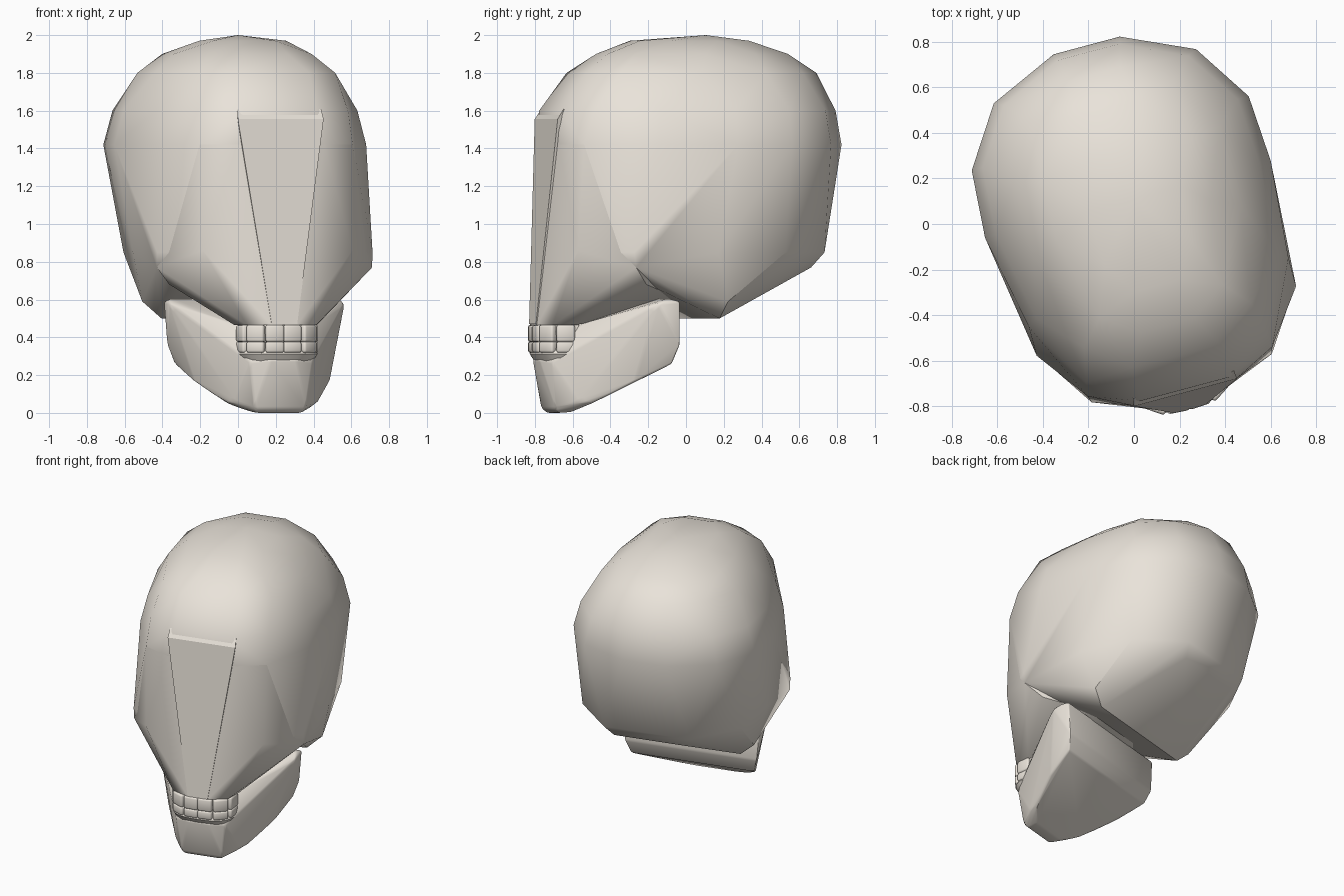
import bpy, bmesh, math
from mathutils import Matrix

if "Cube" in bpy.data.objects:
    bpy.data.objects.remove(bpy.data.objects["Cube"])

# The head is symmetric but turned 15 degrees about z
POSE = Matrix.Translation((0.075, -0.175, 0)) @ Matrix.Rotation(math.radians(15), 4, 'Z')
bone = bpy.data.materials.new("bone")
bone.diffuse_color = (.82, .77, .70, 1)
bone.use_nodes = True
bone.node_tree.nodes["Principled BSDF"].inputs["Base Color"].default_value = bone.diffuse_color


def finish(bm, name, angle):
    bm.transform(POSE)
    bmesh.ops.recalc_face_normals(bm, faces=bm.faces)
    me = bpy.data.meshes.new(name)
    bm.to_mesh(me)
    bm.free()
    me.materials.append(bone)
    ob = bpy.data.objects.new(name, me)
    bpy.context.collection.objects.link(ob)
    bpy.ops.object.select_all(action='DESELECT')
    ob.select_set(True)
    bpy.context.view_layer.objects.active = ob
    bpy.ops.object.shade_smooth_by_angle(angle=math.radians(angle))
    return ob


def mirrored_hull(name, points, angle=40, bevel=0, lean=None):
    """Convex hull of half points mirrored across the head's centre plane."""
    bm = bmesh.new()
    for x, y, z in points:
        for s in ((1, -1) if x else (1,)):
            bm.verts.new((s * x + (lean(y, z) if lean else 0), y, z))
    res = bmesh.ops.convex_hull(bm, input=bm.verts)
    junk = {g for g in res['geom_interior'] + res['geom_unused'] if isinstance(g, bmesh.types.BMVert)}
    bmesh.ops.delete(bm, geom=list(junk), context='VERTS')
    bmesh.ops.dissolve_limit(bm, angle_limit=math.radians(2), verts=bm.verts, edges=bm.edges)
    if bevel:
        bmesh.ops.bevel(bm, geom=bm.edges[:], offset=bevel, segments=2, profile=0.5, affect='EDGES')
    return finish(bm, name, angle)


# Braincase: half outlines (x, y) at each height, leaning slightly to one side
rings = {
    2.00: [(0, .29)],
    1.97: [(.10, -.10), (.2, .05), (.21, .3), (.1, .5)],
    1.90: [(.12, -.28), (.28, -.17), (.35, .2), (.34, .48), (.14, .71)],
    1.80: [(.2, -.42), (.38, -.28), (.47, .15), (.47, .5), (.33, .74), (.12, .87)],
    1.60: [(.2, -.57), (.41, -.43), (.55, -.1), (.6, .3), (.58, .6), (.42, .84), (.14, .97)],
    1.42: [(.24, -.58), (.42, -.49), (.59, -.13), (.65, .3), (.63, .6), (.46, .86), (.15, 1.0)],
    0.85: [(.40, -.50), (.59, -.26), (.6, .2), (.55, .58), (.3, .86)],
    0.77: [(.59, -.25), (.25, .80)],
    0.59: [(.53, .27)],
    0.50: [(.43, .25)],
}
mirrored_hull("braincase", [(x, y, z) for z, ring in rings.items() for x, y in ring],
              lean=lambda y, z: -.025 if 1 < z < 1.95 and y > .1 else 0)

# Face: cheeks tapering to the upper lip line
mirrored_hull("face", [
    (.24, -.58, 1.42), (.42, -.49, 1.42), (.58, -.13, 1.42), (.41, -.52, .86),
    (.59, -.25, .77), (.5, -.17, .68),
    (.226, -.48, .465), (.19, -.6, .465), (.07, -.655, .465), (.2, .1, .6)], angle=50)

# Raised front plate narrowing from brow to lip
mirrored_hull("face_plate", [
    (.235, -.585, 1.555), (.23, -.55, 1.61), (.07, -.66, .47),
    (.2, -.45, 1.5), (.06, -.5, .5)], angle=25)

# Solid wedge-shaped jaw
mirrored_hull("jaw", [
    (.48, .02, .59), (.46, -.04, .605), (.48, -.1, .58), (.46, .025, .36), (.43, -.01, .26),
    (.37, -.2, .165), (.25, -.4, .05), (.13, -.48, .005), (.12, -.55, .0), (.14, -.575, .025),
    (.22, -.47, .06), (.17, -.6, .27), (.07, -.64, .28), (.215, -.49, .28), (.215, -.45, .47)],
    angle=40, bevel=.01)


# Mouth arch: points spaced evenly along a rounded half-oval
def arch_points(a, b, n):
    fine = []
    for i in range(401):
        t = math.pi * i / 400
        c, s = math.cos(t), math.sin(t)
        fine.append((math.copysign(abs(c) ** .7, c) * a, -.48 - max(s, 0) ** .7 * b))
    run = [0]
    for p, q in zip(fine, fine[1:]):
        run.append(run[-1] + math.dist(p, q))
    out = []
    for k in range(n):
        want = run[-1] * (k + .5) / n
        j = next(i for i, r in enumerate(run) if r >= want)
        p, q = fine[max(j - 8, 0)], fine[min(j + 8, 400)]
        out.append((*fine[j], math.atan2(q[1] - p[1], q[0] - p[0])))
    return out, run[-1] / n


# Gum bands behind and below the teeth
for name, z0, z1, grow in (("upper_gum", .39, .47, 0), ("lower_gum", .275, .35, .012)):
    pts = []
    for z, r in ((z0, -.012), ((z0 + z1) / 2, grow), (z1, -.008)):
        pts += [(x, y, z) for x, y, _ in arch_points(.205 + r, .165 + r, 12)[0] if x > 0]
        pts.append((.205 + r, -.46, z))
    mirrored_hull(name, pts, 50)

# Two rows of rounded block teeth along the arch
for name, z, h, n in (("upper_tooth", .42, .09, 6), ("lower_tooth", .348, .06, 6)):
    spots, width = arch_points(.19, .155, n)
    for x, y, turn in spots:
        bm = bmesh.new()
        bmesh.ops.create_cube(bm, size=1)
        bmesh.ops.scale(bm, vec=(width * 1.02, .055, h), verts=bm.verts)
        bmesh.ops.bevel(bm, geom=bm.edges[:], offset=.012, segments=2, profile=.5, affect='EDGES')
        bm.transform(Matrix.Translation((x, y, z)) @ Matrix.Rotation(turn, 4, 'Z'))
        finish(bm, name, 50)
